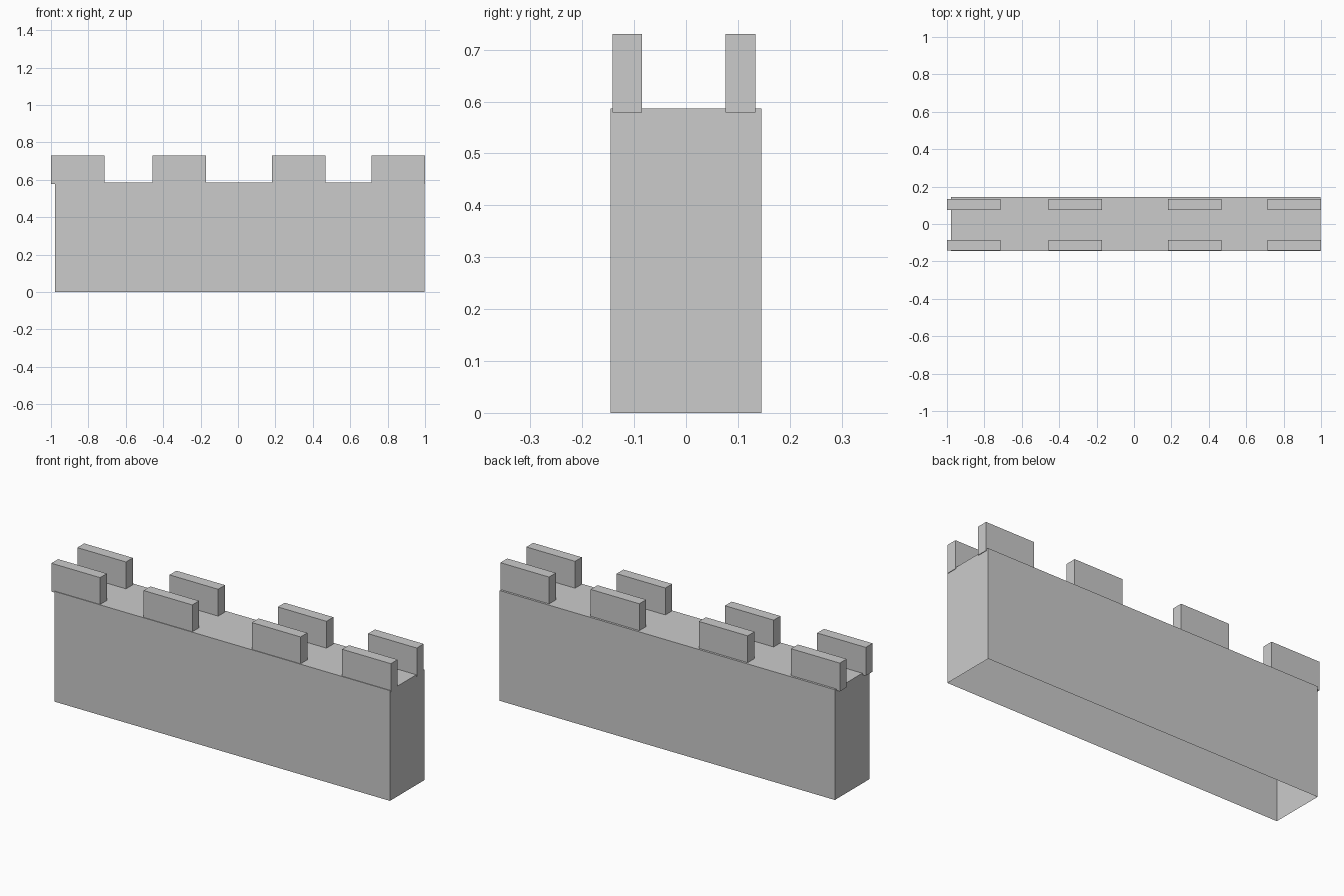
import bpy, bmesh

if "Cube" in bpy.data.objects:
    bpy.data.objects.remove(bpy.data.objects["Cube"])


def box(name, x0, x1, y0, y1, z0, z1, open_bottom=False):
    bm = bmesh.new()
    bmesh.ops.create_cube(bm, size=1)
    for v in bm.verts:
        v.co.x = x1 if v.co.x > 0 else x0
        v.co.y = y1 if v.co.y > 0 else y0
        v.co.z = z1 if v.co.z > 0 else z0
    if open_bottom:
        bm.normal_update()
        bottom = [f for f in bm.faces if f.normal.z < -0.5]
        bmesh.ops.delete(bm, geom=bottom, context='FACES_ONLY')
    mesh = bpy.data.meshes.new(name)
    bm.to_mesh(mesh)
    bm.free()
    obj = bpy.data.objects.new(name, mesh)
    bpy.context.collection.objects.link(obj)
    return obj


# Wall body, a shell open underneath
box("wall_body", -0.979, 0.997, -0.1455, 0.1455, 0, 0.587, open_bottom=True)

# Two rows of battlement blocks, slightly sunk into the wall top
WIDTH = 0.287
for row, y0, y1 in (("front", -0.142, -0.085), ("back", 0.076, 0.134)):
    for i, x in enumerate((-1.0, -0.457, 0.181, 0.713)):
        box(f"{row}_merlon_{i + 1}", x, x + WIDTH, y0, y1, 0.579, 0.73)
